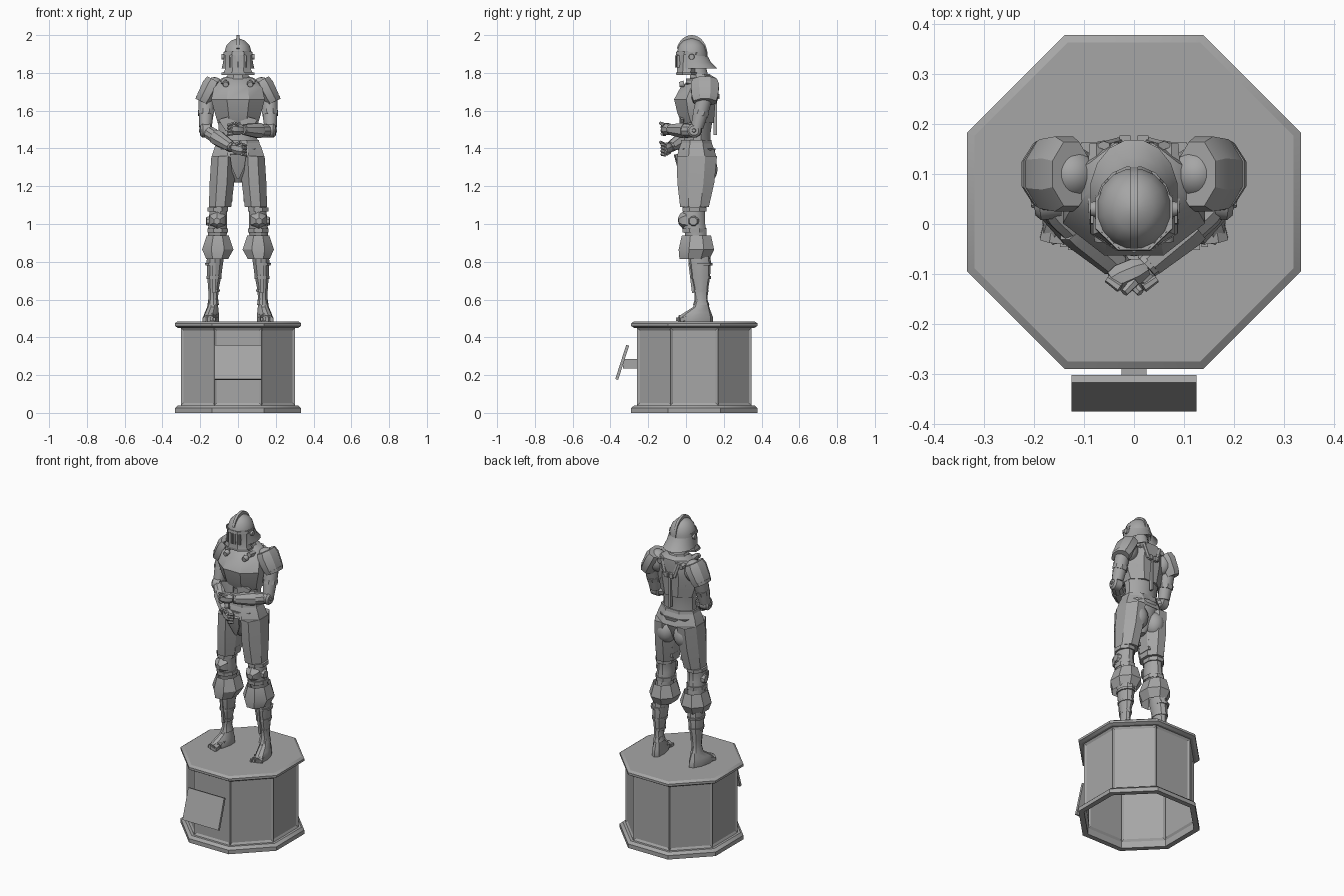
import bpy, bmesh, math
from mathutils import Vector

if "Cube" in bpy.data.objects:
    bpy.data.objects.remove(bpy.data.objects["Cube"])

grey = bpy.data.materials.new("stone grey")
grey.use_nodes = True
COL = (0.38, 0.38, 0.38, 1)
grey.diffuse_color = COL
grey.node_tree.nodes["Principled BSDF"].inputs["Base Color"].default_value = COL
parts = []


def finish(name, bm, mirror=False):
    bmesh.ops.recalc_face_normals(bm, faces=bm.faces)
    me = bpy.data.meshes.new(name)
    bm.to_mesh(me)
    bm.free()
    me.materials.append(grey)
    ob = bpy.data.objects.new(name, me)
    bpy.context.collection.objects.link(ob)
    if mirror:
        ob.modifiers.new("Mirror", 'MIRROR').use_mirror_merge = False
    parts.append(ob)
    return ob


def skin(bm, rings, low, high):
    """Bridge rings of vertices and close the chosen ends."""
    n = len(rings[0])
    for a, b in zip(rings, rings[1:]):
        for i in range(n):
            j = (i + 1) % n
            bm.faces.new((a[i], a[j], b[j], b[i]))
    if low:
        bm.faces.new(rings[0])
    if high:
        bm.faces.new(rings[-1])


def loft(name, rows, n=8, low=True, high=True, mirror=False, turn=0, build=True):
    """Stack horizontal rings given as (x, y, z, half width, half depth)."""
    bm = bmesh.new()
    rings = []
    for x, y, z, rx, ry in rows:
        ring = []
        for i in range(n):
            a = 2 * math.pi * (i + .5) / n
            u = math.cos(a) * rx / math.cos(math.pi / n)
            v = math.sin(a) * ry / math.cos(math.pi / n)
            c, s = math.cos(turn), math.sin(turn)
            ring.append(bm.verts.new((x + u * c - v * s, y + u * s + v * c, z)))
        rings.append(ring)
    skin(bm, rings, low, high)
    return finish(name, bm, mirror) if build else bm


def limb(name, p, q, rows, n=8, mirror=False, flat=1, low=True, high=True):
    """Rings of (position along p-q, radius); flat scales the second axis."""
    p, q = Vector(p), Vector(q)
    d = (q - p).normalized()
    side = d.cross(Vector((0, 1, 0)) if abs(d.y) < .9 else Vector((0, 0, 1))).normalized()
    up = d.cross(side)
    bm = bmesh.new()
    rings = []
    for t, r in rows:
        c = p.lerp(q, t)
        rings.append([bm.verts.new(c + side * r * math.cos(2 * math.pi * (i + .5) / n)
                                   + up * r * flat * math.sin(2 * math.pi * (i + .5) / n))
                      for i in range(n)])
    skin(bm, rings, low, high)
    return finish(name, bm, mirror)


def slab(name, centre, size, tilt=0, mirror=False):
    bm = bmesh.new()
    bmesh.ops.create_cube(bm, size=1)
    bmesh.ops.scale(bm, vec=size, verts=bm.verts)
    c, s = math.cos(tilt), math.sin(tilt)
    for v in bm.verts:
        x, y, z = v.co
        v.co = Vector(centre) + Vector((x, y * c - z * s, y * s + z * c))
    return finish(name, bm, mirror)


def ball(name, centre, radii, mirror=False):
    bm = bmesh.new()
    bmesh.ops.create_uvsphere(bm, u_segments=16, v_segments=10, radius=1)
    bmesh.ops.scale(bm, vec=radii, verts=bm.verts)
    bmesh.ops.translate(bm, vec=centre, verts=bm.verts)
    return finish(name, bm, mirror)


# Plinth: hollow octagon with recessed panels on the diagonal sides
CY = .044
def octagon(name, rows, **kw):
    return loft(name, [(0, CY, z, a, a) for z, a in rows], **kw)

body = octagon("plinth_body", [(0, .303), (.04, .303), (.45, .303)], low=False, high=False, build=False)
diagonal = [f for f in body.faces if f.calc_center_median().z > .1
            and abs(abs(f.normal.x) - abs(f.normal.y)) < .3]
bmesh.ops.recalc_face_normals(body, faces=body.faces)
bmesh.ops.inset_individual(body, faces=diagonal, thickness=.018, depth=-.008)
finish("plinth_body", body)
octagon("plinth_foot_trim", [(0, .303), (0, .334), (.025, .334), (.04, .318), (.04, .303)],
        low=False, high=False)
octagon("plinth_top_slab", [(.45, .303), (.45, .318), (.46, .334), (.474, .334), (.485, .319)])

# Tilted plaque and its bracket
slab("plaque", (0, -.338, .267), (.25, .016, .19), tilt=-.31)
slab("plaque_bracket", (0, -.295, .26), (.05, .075, .05))

# Feet and armoured legs
loft("foot", [(.142, .05, .485, .036, .09), (.142, .05, .508, .037, .09),
              (.139, .062, .53, .033, .07), (.134, .08, .56, .027, .042),
              (.131, .082, .60, .025, .03)], n=10, mirror=True, turn=.22)
for i in range(3):
    y = .045 - .03 * i
    limb("sabaton_band", (.139 + .006 * i, y + .02, .52 - .009 * i),
         (.143 + .006 * i, y - .018, .51 - .009 * i),
         [(0, .031), (1, .036)], flat=.75, mirror=True)
for i in range(4):
    slab("toe", (.125 + .016 * i, -.037 + .006 * i, .495), (.013, .03, .018), mirror=True)
loft("greave", [(.131, .08, .57, .031, .042), (.131, .08, .60, .025, .032),
                (.13, .08, .65, .027, .035), (.126, .077, .72, .037, .048),
                (.122, .073, .80, .044, .056), (.115, .06, .92, .044, .055)],
     n=10, mirror=True)
for z, r in ((.64, .03), (.71, .04), (.78, .046)):
    loft("greave_strap", [(.127, .078, z, r, r * 1.27), (.127, .078, z + .014, r + .001, r * 1.29)],
         mirror=True, n=10)
slab("shin_ridge", (.128, .03, .715), (.016, .016, .16), tilt=.12, mirror=True)
loft("boot_cuff", [(.107, .055, .94, .058, .077), (.107, .055, .865, .083, .094),
                   (.11, .045, .815, .058, .08)], low=False, high=False, mirror=True)
loft("knee", [(.11, .055, .92, .048, .055), (.108, .05, .96, .05, .058),
              (.107, .04, 1.01, .05, .06), (.105, .042, 1.06, .046, .058),
              (.098, .048, 1.12, .05, .065)], n=12, mirror=True)
limb("kneecap", (.108, .0, 1.02), (.112, -.04, 1.015), [(0, .05), (.6, .04), (1, .018)],
     mirror=True, n=6)
limb("knee_wing", (.145, .04, 1.015), (.168, .038, 1.015), [(0, .032), (1, .022)], mirror=True)
for z in (.955, 1.065):
    loft("knee_band", [(.107, .045, z, .054, .064), (.107, .045, z + .022, .055, .065)],
         mirror=True)
loft("thigh_plate", [(.095, .045, 1.09, .059, .076), (.085, .052, 1.22, .065, .098),
                     (.078, .058, 1.36, .063, .106)], mirror=True)
for z in (1.13, 1.19):
    slab("thigh_strap", (.04, .055, z), (.022, .08, .02), mirror=True)

# Hips
loft("pelvis", [(0, .055, 1.22, .02, .035), (0, .055, 1.28, .075, .075),
                (0, .057, 1.40, .12, .10)], n=12)
ball("seat_muscle", (.06, .105, 1.29), (.06, .062, .075), mirror=True)
loft("hip_skirt", [(0, .057, 1.355, .14, .105), (0, .055, 1.40, .126, .092),
                   (0, .055, 1.44, .108, .077)], low=False)
loft("waist_belt", [(0, .055, 1.425, .114, .082), (0, .055, 1.445, .111, .08)])
limb("loin_plate", (0, -.05, 1.37), (0, -.02, 1.24), [(0, .05), (.5, .04), (1, .008)], flat=.3, n=6)

# Torso
loft("waist", [(0, .057, 1.42, .104, .073), (0, .062, 1.48, .10, .068),
               (0, .062, 1.55, .107, .078), (0, .065, 1.62, .12, .088)], n=12)
loft("breastplate", [(0, .062, 1.535, .107, .085), (0, .053, 1.585, .122, .098),
                     (0, .047, 1.66, .142, .11), (0, .068, 1.725, .127, .096),
                     (0, .092, 1.77, .09, .07), (0, .092, 1.785, .05, .045)])
for dx, tip in ((-.058, 0), (.058, 0)):
    limb("lower_rib_plate", (dx, -.02, 1.565), (dx * .7, -.026, 1.50),
         [(0, .055), (1, .03)], flat=.25, n=6)
limb("rivet", (.065, -.01, 1.742), (.065, -.035, 1.738), [(0, .018), (1, .014)], n=12, mirror=True)
slab("back_ridge", (0, .155, 1.58), (.012, .02, .22))
limb("back_strap", (.06, .157, 1.76), (.03, .165, 1.67), [(0, .014), (1, .014)],
     flat=.6, n=6, mirror=True)
limb("shoulder_strap", (.075, .16, 1.74), (.075, .0, 1.755), [(0, .016), (.5, .022), (1, .016)],
     n=6, mirror=True)
slab("back_buckle", (.018, .168, 1.675), (.022, .018, .028), mirror=True)

# Neck and shoulders
loft("neck", [(0, .075, 1.76, .05, .05), (0, .055, 1.86, .038, .042)], n=12)
loft("collar", [(0, .08, 1.765, .066, .06), (0, .075, 1.795, .052, .052)], high=False)
ball("shoulder", (.125, .1, 1.71), (.055, .056, .068), mirror=True)
limb("pauldron", (.125, .1, 1.762), (.184, .1, 1.648),
     [(0, .046), (.25, .054), (.8, .05), (1, .044)], flat=1.5, mirror=True, high=False)
limb("pauldron_lip", (.178, .1, 1.662), (.186, .1, 1.645), [(0, .05), (1, .046)],
     flat=1.42, mirror=True)

# Arms folded across the front, the left above the right
limb("upper_arm", (.165, .105, 1.70), (.172, .058, 1.51), [(0, .044), (.5, .042), (1, .034)],
     n=12, mirror=True)
limb("arm_band", (.169, .083, 1.60), (.17, .075, 1.575), [(0, .045), (1, .044)], mirror=True)
limb("elbow_disc", (.148, .048, 1.495), (.2, .042, 1.495), [(0, .037), (.8, .037), (1, .026)],
     n=12, mirror=True)
limb("elbow_rivet", (.195, .042, 1.495), (.206, .041, 1.495), [(0, .013), (1, .009)], mirror=True)

for side, wrist, tip in ((1, (.025, -.085, 1.50), (-.045, -.115, 1.505)),
                         (-1, (-.03, -.085, 1.405), (.035, -.115, 1.392))):
    tag = "left" if side > 0 else "right"
    elbow, wrist, tip = Vector((side * .165, .045, 1.492)), Vector(wrist), Vector(tip)
    limb(tag + "_forearm", elbow, wrist, [(0, .03), (.15, .037), (.6, .036), (1, .026)], n=10)
    limb(tag + "_gauntlet_cuff", elbow.lerp(wrist, .35), elbow.lerp(wrist, .95),
         [(0, .042), (.15, .043), (1, .03)])
    limb(tag + "_hand", wrist, tip, [(0, .022), (.3, .033), (.75, .034), (1, .025)], flat=.85)
    for i in range(4):
        k = wrist.lerp(tip, .75) + Vector((0, -.02, .026 - .017 * i))
        limb(tag + "_finger", k, k + Vector((-side * .026, .018, -.006)),
             [(0, .01), (1, .008)], n=6)
    thumb = wrist.lerp(tip, .35) + Vector((0, -.02, .02))
    limb(tag + "_thumb", thumb, thumb + Vector((-side * .02, -.022, .014)),
         [(0, .011), (1, .008)], n=6)

# Helmet
loft("helmet_dome", [(0, .03, 1.86, .074, .08), (0, .03, 1.905, .074, .08),
                     (0, .03, 1.945, .061, .067), (0, .03, 1.97, .038, .043),
                     (0, .03, 1.983, .006, .007)], n=16, low=False)
loft("neck_guard", [(0, .033, 1.89, .075, .081), (0, .043, 1.855, .079, .09),
                    (0, .06, 1.822, .087, .108)], n=16, low=False, high=False)
loft("visor", [(0, .0, 1.79, .082, .05), (0, .005, 1.815, .07, .052),
               (0, .012, 1.89, .068, .06), (0, .015, 1.915, .07, .064)], low=False, high=False)
loft("visor_brow", [(0, .02, 1.895, .077, .074), (0, .022, 1.91, .077, .074)])
loft("chin_rim", [(0, .005, 1.788, .086, .056), (0, .005, 1.803, .088, .058)],
     low=False, high=False)
for i in range(-3, 4):
    slab("visor_bar", (i * .014, -.05 + abs(i) * .004, 1.86), (.007, .014, .065))
limb("visor_pivot", (.07, .03, 1.885), (.087, .03, 1.885), [(0, .017), (1, .014)],
     n=12, mirror=True)

# Crest: curved fin over the dome
bm = bmesh.new()
rings = []
for i in range(15):
    a = math.radians(-5 + 165 * i / 14)
    ring = []
    for x, k in ((-.008, 0), (.008, 0), (.008, 1), (-.008, 1)):
        ring.append(bm.verts.new((x, .03 + (.07 + .014 * k) * math.cos(a),
                                  1.895 + (.08 + .025 * k) * math.sin(a))))
    rings.append(ring)
skin(bm, rings, True, True)
finish("helmet_crest", bm)

# Smooth shading with crisp plate edges
bpy.ops.object.select_all(action='DESELECT')
for ob in parts:
    ob.select_set(True)
bpy.context.view_layer.objects.active = parts[0]
bpy.ops.object.shade_smooth_by_angle(angle=math.radians(32))
